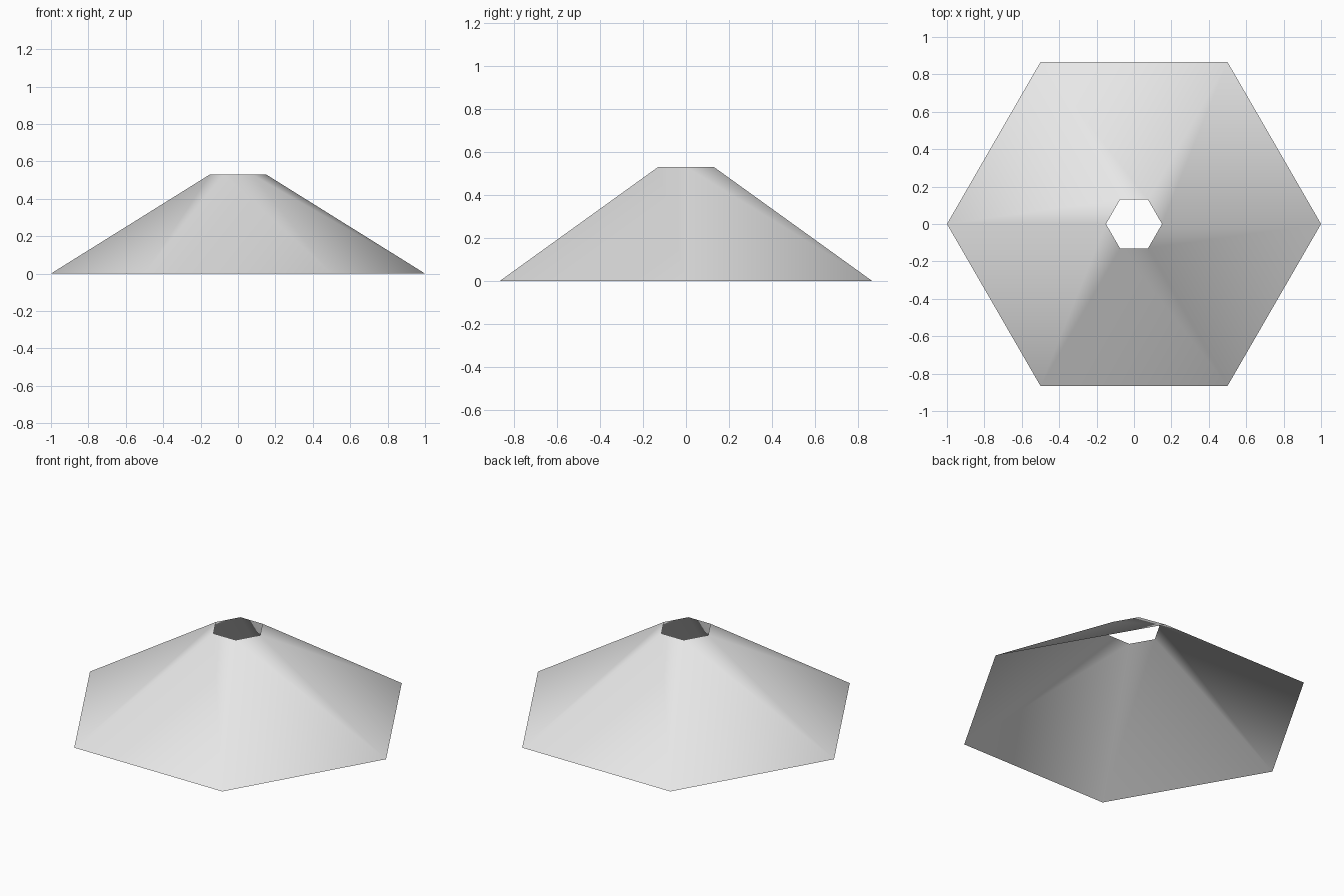
import bpy
import bmesh
from math import cos, sin, tau

if "Cube" in bpy.data.objects:
    bpy.data.objects.remove(bpy.data.objects["Cube"], do_unlink=True)

SIDES = 6
BASE_RADIUS, TOP_RADIUS, HEIGHT = 1.0, 0.15, 0.53

# Plain light grey
grey = bpy.data.materials.new("light_grey")
grey.use_nodes = True
colour = (0.8, 0.8, 0.8, 1.0)
grey.diffuse_color = colour
grey.node_tree.nodes["Principled BSDF"].inputs["Base Color"].default_value = colour


def ring(bm, radius, z):
    """Hexagonal ring of vertices with a corner on +x."""
    return [bm.verts.new((radius * cos(tau * i / SIDES), radius * sin(tau * i / SIDES), z))
            for i in range(SIDES)]


# Thin open shade: sloping panels between a wide rim and a small top opening
bm = bmesh.new()
rim = ring(bm, BASE_RADIUS, 0.0)
opening = ring(bm, TOP_RADIUS, HEIGHT)
for i in range(SIDES):
    j = (i + 1) % SIDES
    face = bm.faces.new((rim[j], opening[j], opening[i], rim[i]))
    face.smooth = True

mesh = bpy.data.meshes.new("hexagonal_shade")
bm.to_mesh(mesh)
bm.free()
mesh.materials.append(grey)
shade = bpy.data.objects.new("hexagonal_shade", mesh)
bpy.context.collection.objects.link(shade)
